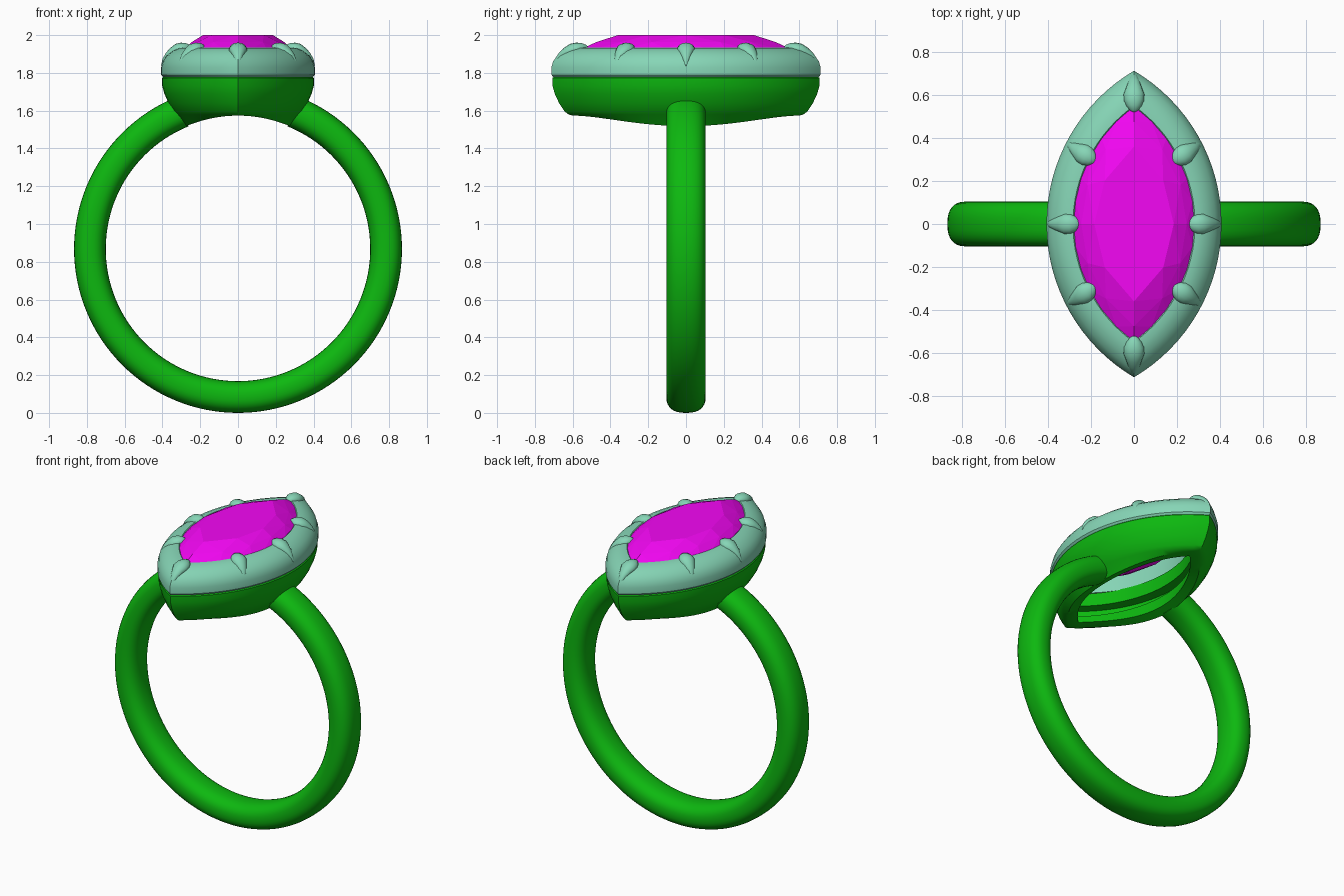
import bpy, bmesh, math
from mathutils import Vector

if "Cube" in bpy.data.objects:
    bpy.data.objects.remove(bpy.data.objects["Cube"])

CZ = 0.868       # height of the finger hole centre
HOLE = 0.706     # finger hole radius


def material(name, rgb):
    m = bpy.data.materials.new(name)
    m.diffuse_color = (*rgb, 1)
    m.use_nodes = True
    m.node_tree.nodes["Principled BSDF"].inputs["Base Color"].default_value = m.diffuse_color
    return m


green = material("green_metal", (0.004, 0.48, 0.005))
mint = material("mint_metal", (0.24, 0.67, 0.47))
magenta = material("magenta_gem", (0.9, 0.002, 0.9))


def finish(bm, name, mat, angle=35):
    bmesh.ops.recalc_face_normals(bm, faces=bm.faces)
    me = bpy.data.meshes.new(name)
    bm.to_mesh(me)
    bm.free()
    me.materials.append(mat)
    ob = bpy.data.objects.new(name, me)
    bpy.context.collection.objects.link(ob)
    if angle:
        bpy.ops.object.select_all(action='DESELECT')
        ob.select_set(True)
        bpy.context.view_layer.objects.active = ob
        bpy.ops.object.shade_smooth_by_angle(angle=math.radians(angle))
    return ob


def skin(bm, rings, wrap):
    """Bridge rings of points; wrap joins last to first, otherwise cap the ends."""
    vs = [[bm.verts.new(p) for p in r] for r in rings]
    n = len(vs[0])
    for i in range(len(vs) if wrap else len(vs) - 1):
        a, b = vs[i], vs[(i + 1) % len(vs)]
        for j in range(n):
            k = (j + 1) % n
            bm.faces.new((a[j], a[k], b[k], b[j]))
    if not wrap:
        bm.faces.new(vs[0])
        bm.faces.new(vs[-1])


def marquise(a, b, z, n=32):
    """Pointed oval from two arcs; z None drops the ring onto the finger hole."""
    r = (a * a + b * b) / (2 * a)
    t = math.asin(b / r)
    pts = []
    for s in (1, -1):
        for i in range(n):
            u = -t + 2 * t * i / n
            x, y = s * (r * math.cos(u) - r + a), s * r * math.sin(u)
            pts.append((x, y, CZ + math.sqrt(HOLE**2 - x * x) if z is None else z))
    return pts


def marquise_ring(name, profile, mat):
    bm = bmesh.new()
    skin(bm, [marquise(*p) for p in profile], True)
    return finish(bm, name, mat)


# Band: rounded section swept round the finger, open under the head
bm = bmesh.new()
rings = []
gap, steps = math.radians(22), 112
for i in range(steps + 1):
    t = gap + (2 * math.pi - 2 * gap) * i / steps
    ring = []
    for j in range(32):
        u = 2 * math.pi * j / 32
        c, s = math.cos(u), math.sin(u)
        r = 0.784 + 0.084 * math.copysign(abs(c) ** 0.85, c)
        ring.append((r * math.sin(t), 0.104 * math.copysign(abs(s) ** 0.8, s), CZ + r * math.cos(t)))
    rings.append(ring)
skin(bm, rings, False)
finish(bm, "band", green)

# Basket: hollow cup with an inner groove, bottom following the finger hole
marquise_ring("basket", [
    (.392, .697, 1.782), (.402, .708, 1.772), (.401, .706, 1.73), (.390, .695, 1.69),
    (.368, .672, 1.64), (.340, .642, 1.595), (.325, .622, 1.58), (.275, .600, None),
    (.220, .520, None), (.235, .530, 1.62), (.310, .610, 1.625), (.310, .610, 1.69),
    (.250, .540, 1.695), (.250, .540, 1.782)], green)

# Bezel: domed collar holding the stone
marquise_ring("bezel", [
    (.396, .702, 1.778), (.407, .713, 1.790), (.407, .713, 1.83), (.398, .703, 1.862),
    (.378, .680, 1.892), (.345, .640, 1.917), (.310, .590, 1.932), (.284, .550, 1.934),
    (.276, .540, 1.925), (.268, .530, 1.88), (.258, .520, 1.778)], mint)

# Prongs: teardrop claws running down the bezel
PRONG = [(-.034, 1.934, .003), (-.026, 1.935, .014), (-.008, 1.933, .027), (.014, 1.927, .036),
         (.040, 1.920, .037), (.064, 1.909, .029), (.088, 1.892, .021), (.110, 1.868, .012),
         (.126, 1.838, .002)]


def prong(name, x, y, deg, stretch=1.0):
    d = Vector((math.cos(math.radians(deg)), math.sin(math.radians(deg)), 0))
    side = Vector((-d.y, d.x, 0))
    path = [Vector((x, y, z)) + d * s * stretch for s, z, _ in PRONG]
    rings = []
    for i, (_, _, r) in enumerate(PRONG):
        tan = (path[min(i + 1, len(path) - 1)] - path[max(i - 1, 0)]).normalized()
        up = tan.cross(side)
        rings.append([path[i] + r * (side * 1.3 * math.cos(u) + up * 0.95 * math.sin(u))
                      for u in (2 * math.pi * k / 16 for k in range(16))])
    bm = bmesh.new()
    skin(bm, rings, False)
    finish(bm, name, mint, 50)


for s in (1, -1):
    tag = "a" if s > 0 else "b"
    prong("side_prong_" + tag, s * .28, 0, 90 - 90 * s)
    prong("tip_prong_" + tag, 0, s * .558, 90 * s, 1.15)
    for sy in (1, -1):
        ang = math.atan2(sy * .55, s * .83)
        prong(f"corner_prong_{tag}_{'back' if sy > 0 else 'front'}",
              s * .205, sy * .305, math.degrees(ang))

# Gem: faceted marquise cut from the hull of table, girdle and pavilion points
bm = bmesh.new()
pts = (marquise(.185, .36, 2.0, 4) + marquise(.245, .475, 1.963, 6)
       + marquise(.280, .547, 1.93, 12) + marquise(.275, .54, 1.915, 12)
       + marquise(.17, .34, 1.81, 4) + [(0, .12, 1.72), (0, -.12, 1.72)])
for p in pts:
    bm.verts.new(p)
bmesh.ops.convex_hull(bm, input=bm.verts)
bmesh.ops.delete(bm, geom=[v for v in bm.verts if not v.link_faces], context='VERTS')
bmesh.ops.dissolve_limit(bm, angle_limit=math.radians(1), verts=bm.verts, edges=bm.edges)
finish(bm, "gem", magenta, 0)
